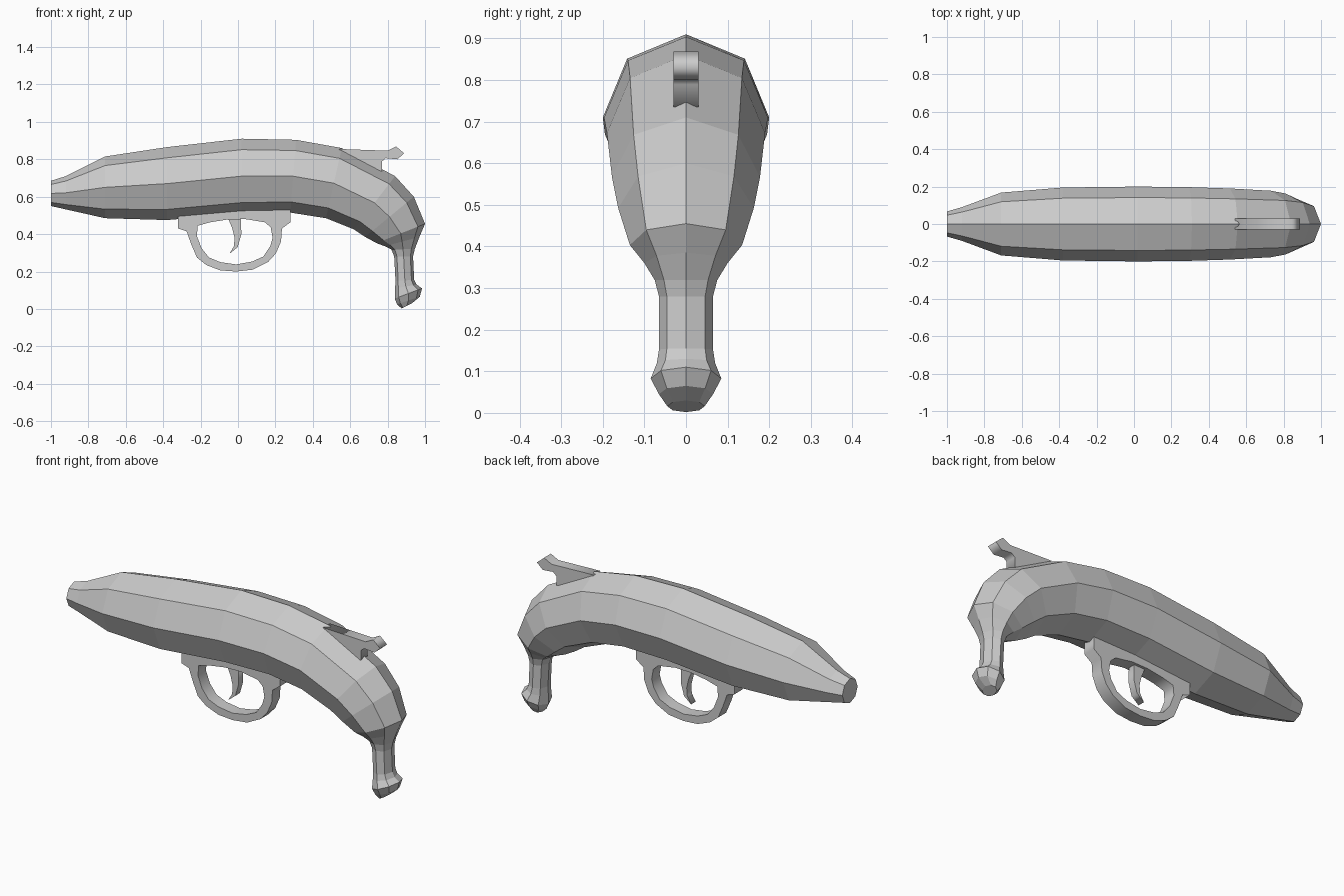
import bpy, bmesh, math
from mathutils import Vector

if "Cube" in bpy.data.objects:
    bpy.data.objects.remove(bpy.data.objects["Cube"])


def loft(name, rings, sides=8):
    """Skin elliptical rings given as (outer x, z, inner x, z, half width y)."""
    bm = bmesh.new()
    loops = []
    for ax, az, bx, bz, w in rings:
        a, b = Vector((ax, 0, az)), Vector((bx, 0, bz))
        mid, half = (a + b) / 2, (a - b) / 2
        loop = []
        for i in range(sides):
            t = math.tau * i / sides
            loop.append(bm.verts.new(mid + half * math.cos(t) + Vector((0, w * math.sin(t), 0))))
        loops.append(loop)
    for p, q in zip(loops, loops[1:]):
        for i in range(sides):
            j = (i + 1) % sides
            bm.faces.new((p[i], p[j], q[j], q[i]))
    bm.faces.new(loops[0])
    bm.faces.new(loops[-1])
    bmesh.ops.recalc_face_normals(bm, faces=bm.faces)
    me = bpy.data.meshes.new(name)
    bm.to_mesh(me)
    bm.free()
    obj = bpy.data.objects.new(name, me)
    bpy.context.collection.objects.link(obj)
    return obj


def plate(name, outlines, half):
    """Extrude x/z outlines (inner ones become holes) to a plate around y = 0."""
    cu = bpy.data.curves.new(name, 'CURVE')
    cu.dimensions = '2D'
    cu.fill_mode = 'BOTH'
    cu.extrude = half
    for pts in outlines:
        sp = cu.splines.new('POLY')
        sp.points.add(len(pts) - 1)
        for p, (x, z) in zip(sp.points, pts):
            p.co = (x, z, 0, 1)
        sp.use_cyclic_u = True
    obj = bpy.data.objects.new(name, cu)
    bpy.context.collection.objects.link(obj)
    obj.rotation_euler.x = math.pi / 2
    bpy.ops.object.select_all(action='DESELECT')
    obj.select_set(True)
    bpy.context.view_layer.objects.active = obj
    bpy.ops.object.convert(target='MESH')
    return obj


# Curved fruit-shaped body, bending down into the stem grip and its knob
loft("banana_body", [
    (-1.00, .685, -1.00, .55, .067),
    (-.92, .71, -.92, .532, .09),
    (-.71, .815, -.71, .485, .168),
    (-.38, .865, -.38, .475, .195),
    (.02, .91, .02, .51, .20),
    (.31, .904, .28, .515, .197),
    (.555, .86, .47, .485, .19),
    (.84, .71, .62, .425, .178),
    (.94, .60, .68, .385, .163),
    (1.00, .455, .74, .352, .135),
    (.97, .385, .785, .335, .10),
    (.945, .32, .82, .318, .075),
    (.936, .28, .835, .28, .065),
    (.942, .155, .842, .15, .065),
    (.955, .13, .84, .11, .07),
    (.984, .11, .838, .055, .085),
    (.972, .065, .85, .025, .065),
    (.93, .03, .875, .002, .045),
])

# Trigger guard with its mounting plate and finger opening
guard_outer = [(-.32, .51), (-.32, .43), (-.275, .415), (-.25, .345), (-.22, .275),
               (-.17, .235), (-.095, .206), (-.01, .20), (.08, .21), (.16, .25),
               (.203, .297), (.23, .36), (.235, .43), (.28, .463), (.28, .54), (0, .54)]
guard_inner = [(-.215, .445), (-.22, .39), (-.195, .325), (-.155, .275), (-.095, .25),
               (-.01, .238), (.075, .253), (.135, .28), (.172, .335), (.185, .38),
               (.175, .435), (.145, .463), (.04, .48), (-.055, .478), (-.15, .463)]
plate("trigger_guard", [guard_outer, guard_inner], .035)

# Curved trigger
plate("trigger", [[(-.06, .50), (-.032, .435), (-.018, .38), (-.022, .335), (-.045, .295),
                   (-.002, .33), (.018, .40), (.015, .50)]], .02)

# Cocking hammer on the back
plate("hammer", [[(.54, .855), (.80, .846), (.845, .869), (.888, .832), (.852, .80),
                  (.79, .806), (.77, .789), (.77, .735), (.60, .78)]], .03)
